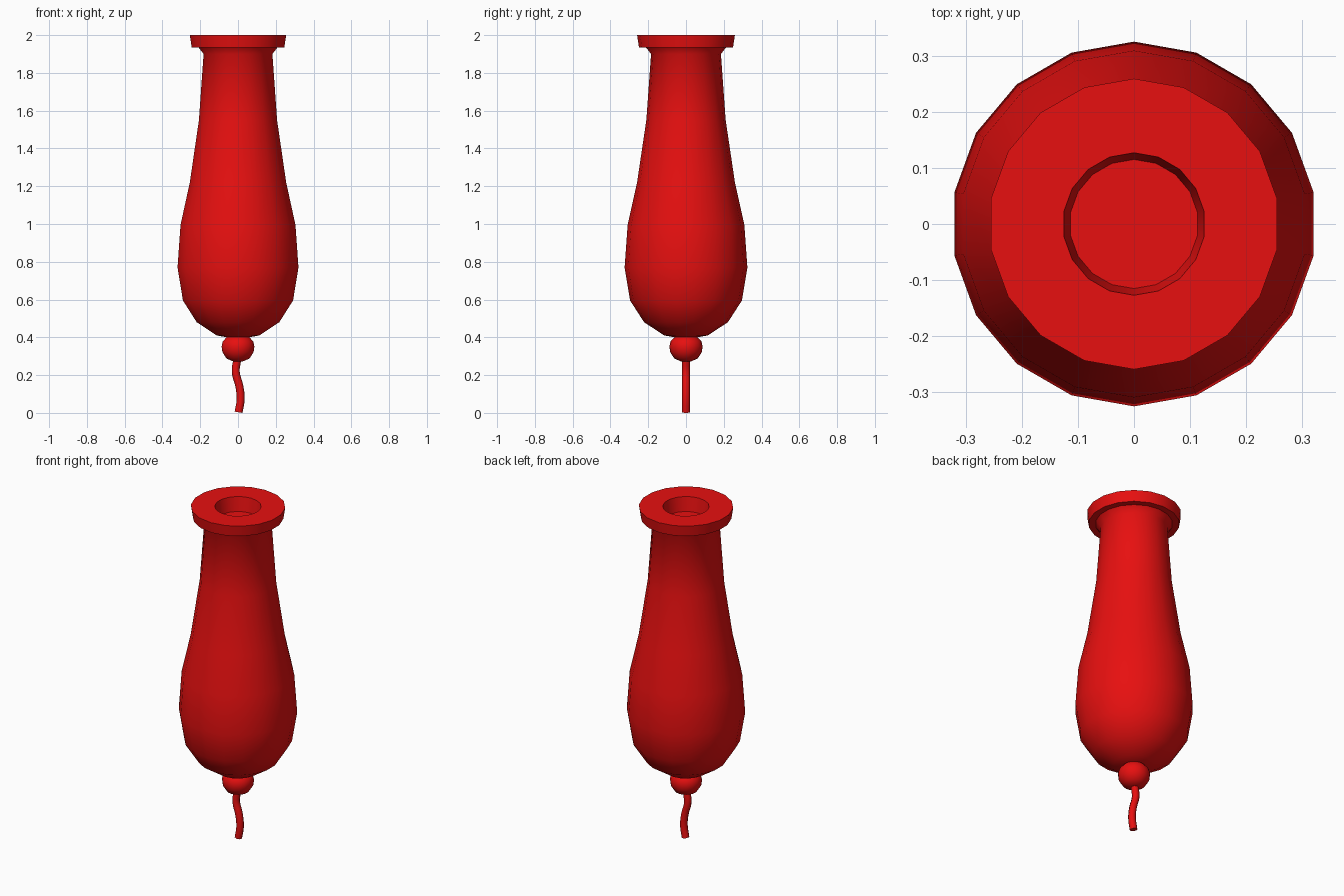
import bpy, bmesh, math

if "Cube" in bpy.data.objects:
    bpy.data.objects.remove(bpy.data.objects["Cube"])

red = bpy.data.materials.new("red")
red.diffuse_color = (0.8, 0.005, 0.005, 1)
red.use_nodes = True
red.node_tree.nodes["Principled BSDF"].inputs["Base Color"].default_value = red.diffuse_color


def finish(obj, angle):
    obj.data.materials.clear()
    obj.data.materials.append(red)
    bpy.ops.object.select_all(action='DESELECT')
    obj.select_set(True)
    bpy.context.view_layer.objects.active = obj
    bpy.ops.object.shade_smooth_by_angle(angle=math.radians(angle))


def lathe(name, profile, sides, angle):
    """Spin (radius, z) points round z; both ends closed with an n-gon."""
    bm = bmesh.new()
    rings = []
    for r, z in profile:
        ring = []
        for i in range(sides):
            a = math.pi / 2 + math.tau * i / sides
            ring.append(bm.verts.new((r * math.cos(a), r * math.sin(a), z)))
        rings.append(ring)
    for lo, hi in zip(rings, rings[1:]):
        for i in range(sides):
            j = (i + 1) % sides
            bm.faces.new((lo[i], lo[j], hi[j], hi[i]))
    bm.faces.new(rings[0][::-1])
    bm.faces.new(rings[-1])
    bmesh.ops.recalc_face_normals(bm, faces=bm.faces)
    mesh = bpy.data.meshes.new(name)
    bm.to_mesh(mesh)
    bm.free()
    obj = bpy.data.objects.new(name, mesh)
    bpy.context.collection.objects.link(obj)
    finish(obj, angle)
    return obj


# Bulbous body, neck, flanged rim and shallow socket in the top
lathe("body", [
    (0.03, 0.395), (0.115, 0.41), (0.222, 0.48), (0.296, 0.595),
    (0.325, 0.77), (0.309, 0.995), (0.259, 1.22), (0.21, 1.55),
    (0.185, 1.90), (0.212, 1.935), (0.249, 1.935), (0.259, 2.0),
    (0.127, 2.0), (0.115, 1.915)], 18, 42)

# Knob under the body
lathe("knob", [
    (0.025, 0.272), (0.062, 0.288), (0.084, 0.322),
    (0.088, 0.352), (0.082, 0.378), (0.06, 0.402), (0.03, 0.41)], 18, 50)

# Wavy cord hanging from the knob
curve = bpy.data.curves.new("cord", 'CURVE')
curve.dimensions = '3D'
curve.bevel_depth = 0.021
curve.bevel_resolution = 2
curve.resolution_u = 4
curve.use_fill_caps = True
path = [(-0.004, 0.29), (-0.012, 0.225), (0.007, 0.15), (0.014, 0.08), (0.003, 0.011)]
spline = curve.splines.new('BEZIER')
spline.bezier_points.add(len(path) - 1)
for point, (x, z) in zip(spline.bezier_points, path):
    point.co = (x, 0, z)
    point.handle_left_type = point.handle_right_type = 'AUTO'
cord = bpy.data.objects.new("cord", curve)
bpy.context.collection.objects.link(cord)
bpy.ops.object.select_all(action='DESELECT')
cord.select_set(True)
bpy.context.view_layer.objects.active = cord
bpy.ops.object.convert(target='MESH')
cord = bpy.context.view_layer.objects.active
# Rest the tip exactly on the ground
low = min(v.co.z for v in cord.data.vertices)
cord.location.z = -low
finish(cord, 50)
